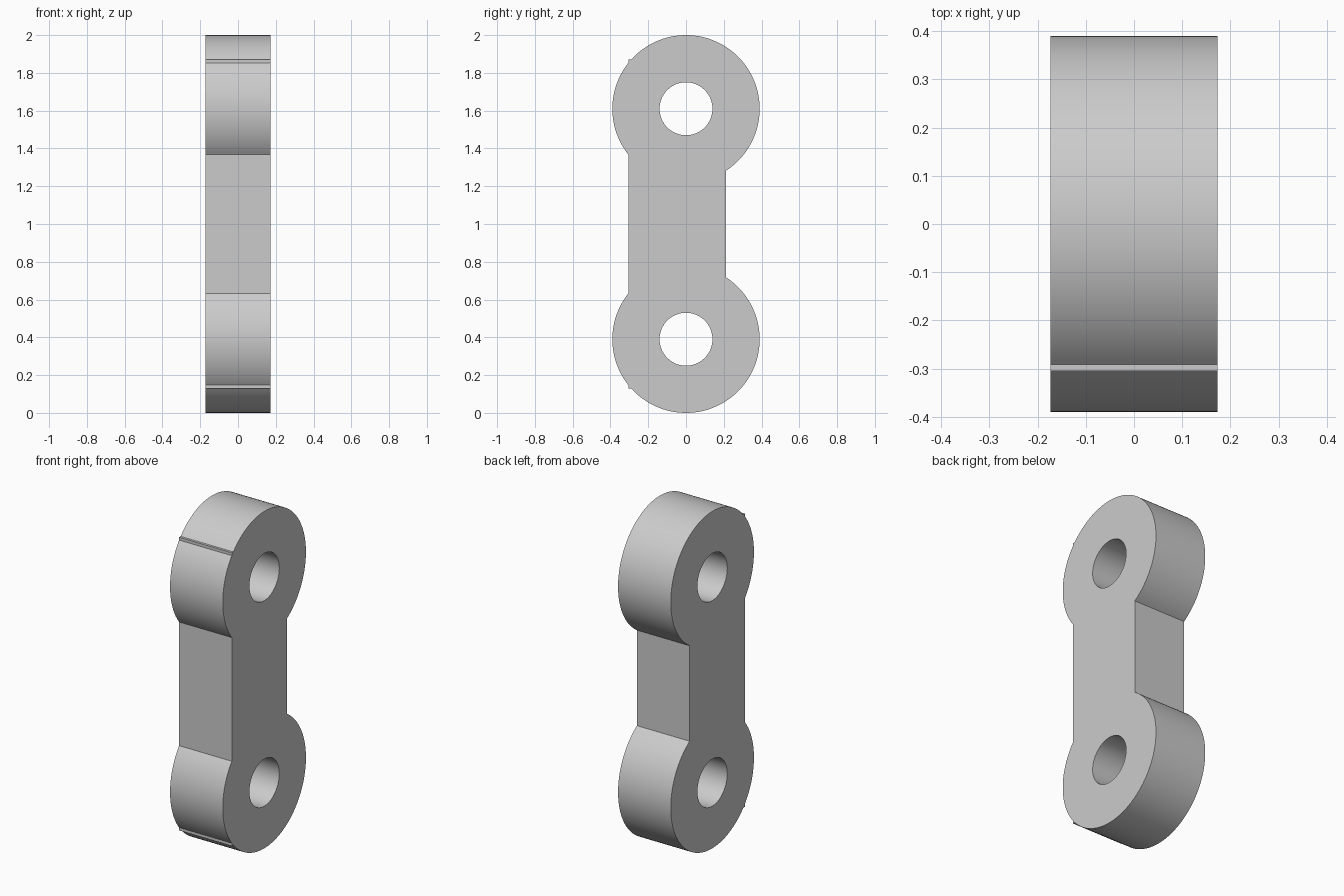
import bpy
import bmesh
from math import acos, asin, cos, pi, radians, sin

cube = bpy.data.objects.get("Cube")
if cube:
    bpy.data.objects.remove(cube, do_unlink=True)

# Link dimensions
END_R, HOLE_R = 0.39, 0.14
TOP_Z = 2 - END_R
WIDTH = 0.346
BAR_FRONT, BAR_BACK = -0.305, 0.213
BAR_TOP = 1.87


def arc(radius, start, end, steps):
    """Points (y, z) on an arc around the upper eye."""
    return [(radius * cos(start + (end - start) * i / steps),
             TOP_Z + radius * sin(start + (end - start) * i / steps))
            for i in range(steps + 1)]


def flip(points):
    """Mirror upper points to the lower eye, reversing their order."""
    return [(y, 2 - z) for y, z in reversed(points)]


# Upper half outline: round eye, small protruding bar corner, front of the eye
neck_back = -acos(BAR_BACK / END_R)
corner = pi - asin((BAR_TOP - TOP_Z) / END_R)
neck_front = acos(BAR_FRONT / END_R)
upper = arc(END_R, neck_back, corner, 72)
upper.append((BAR_FRONT, BAR_TOP))
upper += arc(END_R, neck_front, 2 * pi - neck_front, 28)
hole = arc(HOLE_R, 0, 2 * pi, 64)[:-1]

# Flat profile with two holes, extruded across the width
bm = bmesh.new()
edges = []
for loop in (upper + flip(upper), hole, flip(hole)):
    verts = [bm.verts.new((-WIDTH / 2, y, z)) for y, z in loop]
    edges += [bm.edges.new((a, b)) for a, b in zip(verts, verts[1:] + verts[:1])]
bmesh.ops.triangle_fill(bm, edges=edges, use_beauty=True, normal=(1, 0, 0))
result = bmesh.ops.extrude_face_region(bm, geom=bm.faces[:], use_keep_orig=True)
moved = [g for g in result["geom"] if isinstance(g, bmesh.types.BMVert)]
bmesh.ops.translate(bm, verts=moved, vec=(WIDTH, 0, 0))
bmesh.ops.recalc_face_normals(bm, faces=bm.faces[:])

mesh = bpy.data.meshes.new("link_plate")
bm.to_mesh(mesh)
bm.free()
link = bpy.data.objects.new("link_plate", mesh)
bpy.context.collection.objects.link(link)

# Plain grey finish
grey = bpy.data.materials.new("light_grey")
grey.use_nodes = True
colour = (0.6, 0.6, 0.6, 1)
grey.diffuse_color = colour
grey.node_tree.nodes["Principled BSDF"].inputs["Base Color"].default_value = colour
mesh.materials.append(grey)

# Smooth round walls, crisp edges
bpy.ops.object.select_all(action="DESELECT")
link.select_set(True)
bpy.context.view_layer.objects.active = link
bpy.ops.object.shade_smooth_by_angle(angle=radians(20))
